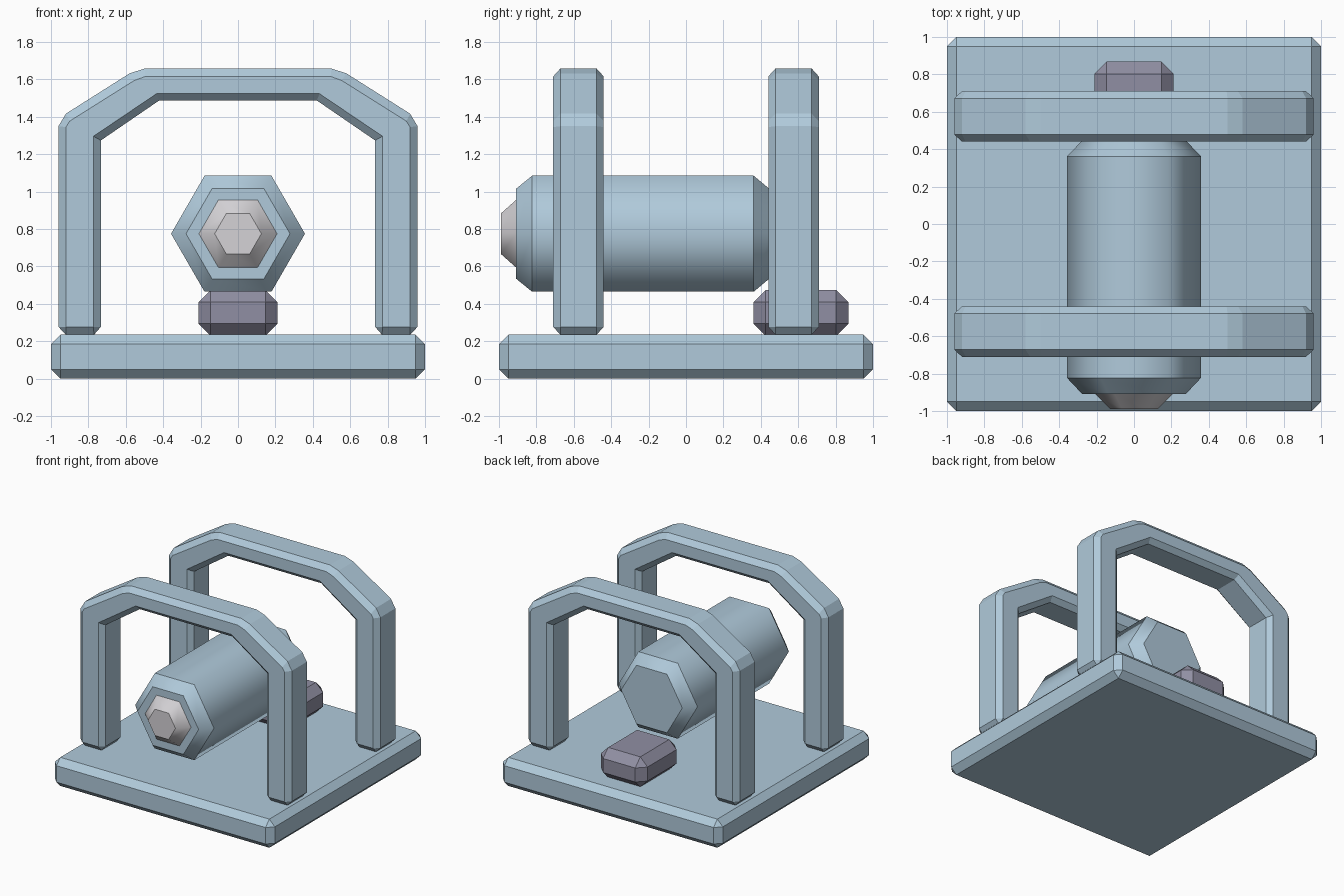
import bpy, bmesh, math

if "Cube" in bpy.data.objects:
    bpy.data.objects.remove(bpy.data.objects["Cube"])


def material(name, rgb):
    m = bpy.data.materials.new(name)
    m.diffuse_color = (*rgb, 1)
    m.use_nodes = True
    m.node_tree.nodes["Principled BSDF"].inputs["Base Color"].default_value = m.diffuse_color
    return m


BLUE = material("pale blue metal", (0.434, 0.591, 0.708))
PURPLE = material("grey purple metal", (0.28, 0.275, 0.366))
WHITE = material("light grey", (0.66, 0.645, 0.67))


def finish(name, bm, mat):
    bmesh.ops.recalc_face_normals(bm, faces=bm.faces)
    me = bpy.data.meshes.new(name)
    bm.to_mesh(me)
    bm.free()
    me.materials.append(mat)
    ob = bpy.data.objects.new(name, me)
    bpy.context.collection.objects.link(ob)
    return ob


def chamfered_box(name, lo, hi, width, mat):
    bm = bmesh.new()
    bmesh.ops.create_cube(bm, size=1)
    for v in bm.verts:
        v.co = [(a + b) / 2 + c * (b - a) for a, b, c in zip(lo, hi, v.co)]
    bmesh.ops.bevel(bm, geom=bm.edges[:], offset=width, segments=1,
                    profile=0.5, affect='EDGES')
    return finish(name, bm, mat)


def loft(name, rings, mat, smooth=False):
    """Skin a list of equal-length point rings and cap both ends."""
    bm = bmesh.new()
    rows = [[bm.verts.new(p) for p in r] for r in rings]
    n = len(rows[0])
    for a, b in zip(rows, rows[1:]):
        for i in range(n):
            j = (i + 1) % n
            f = bm.faces.new((a[i], a[j], b[j], b[i]))
            f.smooth = smooth
    bm.faces.new(rows[0])
    bm.faces.new(rows[-1])
    for row in rows:  # each ring stays a hard edge
        for i in range(n):
            e = bm.edges.get((row[i], row[(i + 1) % n]))
            e.smooth = False
    bmesh.ops.remove_doubles(bm, verts=bm.verts[:], dist=0.0005)
    return finish(name, bm, mat)


def hex_ring(r, y, z=0.775):
    return [(r * math.cos(i * math.pi / 3), y, z + r * math.sin(i * math.pi / 3))
            for i in range(6)]


# Base plate and small block behind the barrel
chamfered_box("base_plate", (-1, -1, 0), (1, 1, 0.235), 0.05, BLUE)
chamfered_box("rear_block", (-0.212, 0.36, 0.228), (0.212, 0.868, 0.475), 0.066, PURPLE)

# Hexagonal barrel with chamfered ends, and its pale tip
loft("barrel", [hex_ring(0.278, -0.908), hex_ring(0.358, -0.823),
                hex_ring(0.358, 0.362), hex_ring(0.278, 0.445)], BLUE, True)
loft("barrel_tip", [hex_ring(0.125, -0.99), hex_ring(0.21, -0.907),
                    hex_ring(0.21, -0.88)], WHITE, True)

# Arches: half profile of the widest section and of the inset front face
WIDE = [(-0.77, 0.235), (-0.92, 0.235), (-0.96, 0.277), (-0.96, 1.35),
        (-0.92, 1.417), (-0.58, 1.632), (-0.5, 1.658)]
WIDE_IN = [(-0.422, 1.487), (-0.733, 1.274), (-0.733, 0.277)]
FACE = [(-0.773, 0.277), (-0.92, 0.277), (-0.92, 0.277), (-0.92, 1.345),
        (-0.9, 1.377), (-0.555, 1.594), (-0.495, 1.616)]
FACE_IN = [(-0.435, 1.524), (-0.773, 1.296), (-0.773, 0.277)]


def arch_ring(outer, inner, y):
    flip = lambda pts: [(-x, z) for x, z in reversed(pts)]
    pts = outer + flip(outer) + flip(inner) + inner
    return [(x, y, z) for x, z in pts]


def flip_inner(inner):
    # inner edge runs from the right foot over the top to the left foot
    return inner


for name, y0, y1 in (("front_arch", -0.71, -0.44), ("rear_arch", 0.44, 0.71)):
    loft(name, [arch_ring(FACE, FACE_IN, y0), arch_ring(WIDE, WIDE_IN, y0 + 0.038),
                arch_ring(WIDE, WIDE_IN, y1 - 0.038), arch_ring(FACE, FACE_IN, y1)], BLUE)
